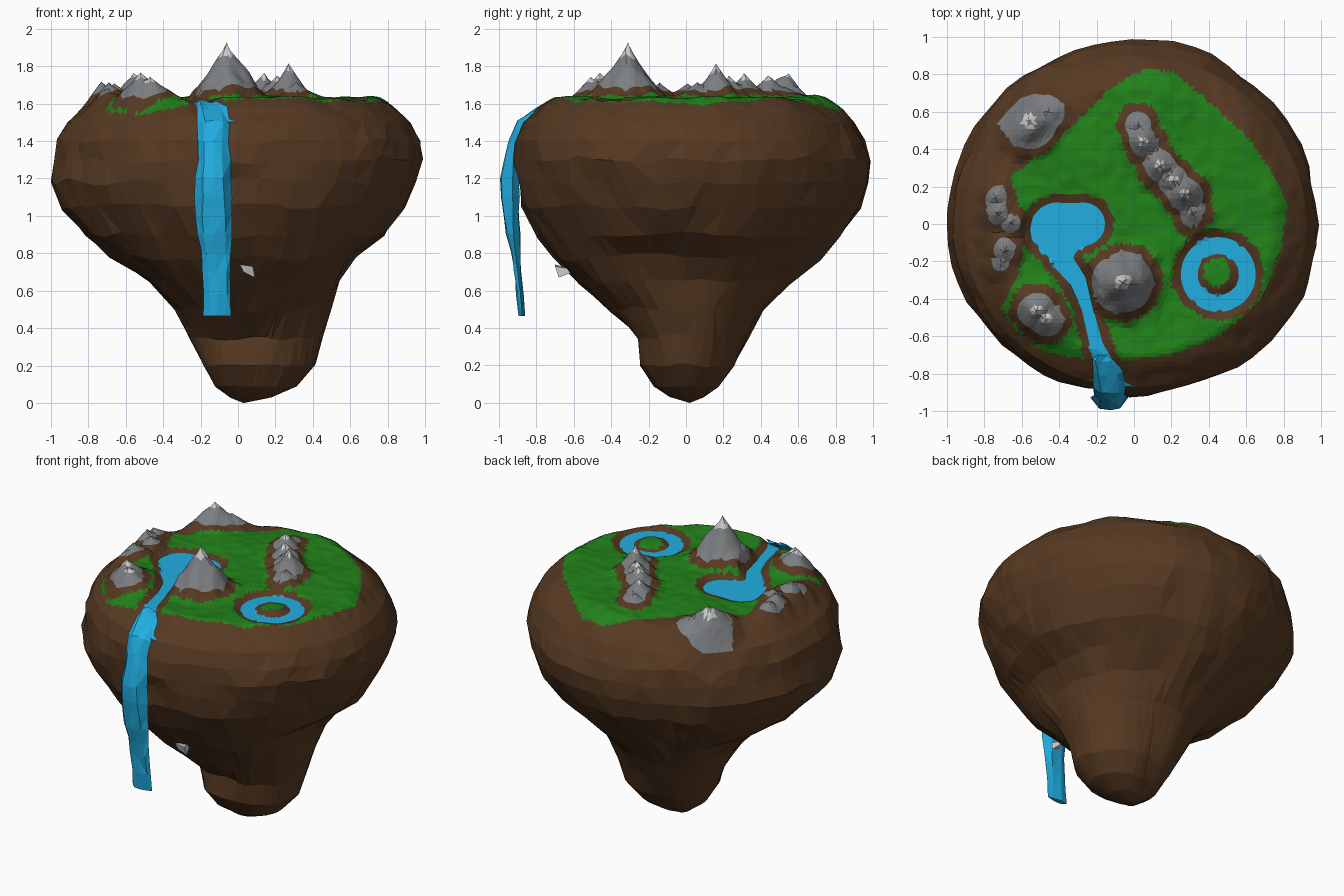
import bpy, bmesh, math, random
from mathutils import Vector, noise
from mathutils.geometry import delaunay_2d_cdt

if "Cube" in bpy.data.objects:
    bpy.data.objects.remove(bpy.data.objects["Cube"])

random.seed(4)
SECT = 60


def make(name, verts, faces, color):
    me = bpy.data.meshes.new(name)
    me.from_pydata(verts, [], faces)
    bm = bmesh.new()
    bm.from_mesh(me)
    bmesh.ops.triangulate(bm, faces=bm.faces[:])
    loose = [v for v in bm.verts if not v.link_faces]
    bmesh.ops.delete(bm, geom=loose, context='VERTS')
    bmesh.ops.recalc_face_normals(bm, faces=bm.faces[:])
    bm.to_mesh(me)
    bm.free()
    me.materials.append(color)
    ob = bpy.data.objects.new(name, me)
    bpy.context.collection.objects.link(ob)
    return ob


def mat(name, r, g, b):
    m = bpy.data.materials.new(name)
    m.diffuse_color = (r, g, b, 1)
    m.use_nodes = True
    m.node_tree.nodes["Principled BSDF"].inputs["Base Color"].default_value = m.diffuse_color
    return m


SOIL = mat("soil", 0.095, 0.042, 0.016)
GRASS = mat("grass", 0.015, 0.22, 0.01)
WATER = mat("water", 0.015, 0.42, 0.75)
ROCK = mat("rock", 0.2, 0.21, 0.22)
SNOW = mat("snow", 0.6, 0.6, 0.6)

# island underside: height, then radius to the right, back, left, front
RINGS = [(1.5, .92, .90, .91, .87), (1.4, .97, .96, .96, .90), (1.3, .985, .985, .975, .91),
         (1.18, .94, .98, 1.0, .90), (1.05, .88, .94, .93, .88), (.9, .80, .83, .82, .79),
         (.78, .65, .70, .68, .71), (.65, .56, .55, .48, .58), (.5, .50, .42, .33, .40),
         (.35, .46, .33, .25, .23), (.2, .42, .25, .18, .24), (.09, .32, .16, .12, .16),
         (.03, .18, .08, .04, .07)]


def radius(ring, a):
    c, s = math.cos(a), math.sin(a)
    rx = ring[1] if c > 0 else ring[3]
    ry = ring[2] if s > 0 else ring[4]
    return rx * c * c + ry * s * s


verts, faces = [], []
for k, ring in enumerate(RINGS):
    for i in range(SECT):
        a = math.tau * i / SECT
        r, z = radius(ring, a), ring[0]
        if k:
            p = Vector((r * math.cos(a), r * math.sin(a), z))
            r *= 1 + .03 * noise.noise(p * 5) + (.04 * noise.noise(p * 2.3 + Vector((3, 1, 7))) if k > 4 else 0)
            r = min(r, 1)
            z += .035 * noise.noise(p * 6 + Vector((9, 0, 0))) * min(1, z * 3)
            a += random.uniform(-.03, .03)
        verts.append((r * math.cos(a), r * math.sin(a), z))
for k in range(len(RINGS) - 1):
    for i in range(SECT):
        j = (i + 1) % SECT
        faces.append((k * SECT + i, k * SECT + j, (k + 1) * SECT + j, (k + 1) * SECT + i))
verts.append((.03, .02, 0))
base = (len(RINGS) - 1) * SECT
faces += [(base + i, base + (i + 1) % SECT, len(verts) - 1) for i in range(SECT)]
make("island_underside", verts, faces, SOIL)

# peaks: x, y, rock radius, height
PEAKS = [(-.06, -.31, .165, .30),
         (.02, .53, .07, .06), (.05, .44, .08, .12), (.14, .31, .085, .13),
         (.21, .23, .08, .12), (.27, .16, .09, .19), (.31, .06, .07, .09),
         (-.56, .55, .15, .16), (-.46, .60, .09, .08), (-.63, .60, .09, .09),
         (-.74, .14, .06, .06), (-.73, .06, .06, .08), (-.66, .01, .05, .07),
         (-.69, -.14, .06, .08), (-.71, -.21, .045, .05),
         (-.52, -.46, .10, .13), (-.47, -.51, .09, .11)]
# pond and river: x, y, half width
RIVER = [(-.27, 0, .115), (-.41, -.03, .145), (-.38, -.2, .055), (-.3, -.3, .045),
         (-.25, -.45, .03), (-.2, -.65, .035), (-.15, -.78, .06), (-.13, -.87, .085)]
MEADOW = [(-.13, .72), (.05, .83), (.22, .81), (.4, .65), (.62, .45), (.75, .25), (.82, .1),
          (.78, -.15), (.68, -.4), (.45, -.6), (.2, -.7), (-.1, -.73), (-.28, -.72), (-.5, -.68),
          (-.65, -.55), (-.71, -.45), (-.63, -.3), (-.58, -.1), (-.6, .05), (-.66, .25),
          (-.5, .38), (-.3, .55)]


def water_dist(x, y):
    d = abs(math.hypot(x - .45, y + .27) - .155) - .045
    for (ax, ay, ar), (bx, by, br) in zip(RIVER, RIVER[1:]):
        dx, dy = bx - ax, by - ay
        t = max(0, min(1, ((x - ax) * dx + (y - ay) * dy) / (dx * dx + dy * dy)))
        d = min(d, math.hypot(x - ax - t * dx, y - ay - t * dy) - ar - t * (br - ar))
    return d


def rock_dist(x, y):
    a = noise.noise(Vector((x * 9, y * 9, 2))) * .015
    return min(math.hypot(x - px, y - py) - g for px, py, g, h in PEAKS) + a


def in_meadow(x, y):
    inside = False
    for (ax, ay), (bx, by) in zip(MEADOW, MEADOW[1:] + MEADOW[:1]):
        if (ay > y) != (by > y) and x < (bx - ax) * (y - ay) / (by - ay) + ax:
            inside = not inside
    return inside


def rim_t(x, y):
    return math.hypot(x, y) / radius(RINGS[0], math.atan2(y, x))


def height(x, y):
    t = min(1, rim_t(x, y))
    z = 1.63 - .13 * max(0, (t - .8) / .2) ** 1.5
    edge = min(1, (1 - t) / .06)
    wet = max(0, min(1, water_dist(x, y) / .05))
    z += (.022 * noise.noise(Vector((x * 4, y * 4, 5))) + .008 * noise.noise(Vector((x * 14, y * 14, 1)))) * wet * edge
    z -= .025 * (1 - wet) * edge
    hill = 0
    for px, py, g, h in PEAKS:
        d = math.hypot(x - px, y - py) * (1 + .2 * noise.noise(Vector((x * 12, y * 12, 8))))
        hill = max(hill, h * max(0, 1 - d / (g + .08)) ** 1.5)
    return z + hill * edge * wet


# scattered ground points, snapped onto the shorelines and rock edges
STEP = .023
pts = [Vector((v[0], v[1])) for v in verts[:SECT]]
n = int(1 / STEP)
for j in range(-n, n + 1):
    for i in range(-n, n + 1):
        x = (i + .5 * (j % 2)) * STEP + random.uniform(-.2, .2) * STEP
        y = j * STEP + random.uniform(-.2, .2) * STEP
        for f in (rock_dist, water_dist):
            d = f(x, y)
            if abs(d) < .5 * STEP:
                g = Vector((f(x + .001, y) - d, f(x, y + .001) - d))
                if g.length > 0:
                    g.normalize()
                    x, y = x - g.x * d, y - g.y * d
        if rim_t(x, y) < .98:
            pts.append(Vector((x, y)))
pts += [Vector(p[:2]) for p in PEAKS]
flat, _, tris, *_ = delaunay_2d_cdt(pts, [], [], 0, .002)
ground = [(p.x, p.y, height(p.x, p.y)) for p in flat]

# sort ground faces into parts
zones = {k: [] for k in ("soil_top", "meadow", "pond_and_river", "mountains", "snow_caps")}
for t in tris:
    x = sum(flat[i].x for i in t) / 3
    y = sum(flat[i].y for i in t) / 3
    w, r = water_dist(x, y), rock_dist(x, y)
    if w < 0:
        k = "pond_and_river"
    elif r < 0:
        cap = any(math.hypot(x - p[0], y - p[1]) < .2 * p[2] + .01 and p[3] > .1 for p in PEAKS)
        k = "snow_caps" if cap else "mountains"
    else:
        islet = math.hypot(x - .44, y + .25) < .07
        wob = .015 * noise.noise(Vector((x * 12, y * 12, 0)))
        k = "meadow" if islet or (in_meadow(x, y) and w > .045 + wob and r > .045 + wob) else "soil_top"
    zones[k].append(tuple(t))
for (k, f), m in zip(zones.items(), (SOIL, GRASS, WATER, ROCK, SNOW)):
    make(k, ground, f, m)

# waterfall: z, centre x, half width, outer y, thickness
FALL = [(1.61, -.17, .05, -.74, .03), (1.575, -.14, .085, -.82, .05), (1.5, -.13, .085, -.91, .06),
        (1.4, -.13, .08, -.95, .07), (1.3, -.13, .085, -.975, .08), (1.2, -.13, .095, -.995, .1),
        (1.1, -.13, .1, -.998, .1), (1.0, -.13, .095, -.985, .085), (.9, -.125, .09, -.965, .07),
        (.8, -.12, .08, -.94, .045), (.7, -.115, .08, -.925, .04), (.58, -.11, .075, -.91, .035),
        (.465, -.11, .07, -.9, .03)]
SHAPE = [(-1, .6), (-.6, .08), (0, 0), (.6, .08), (1, .6), (.5, 1), (-.5, 1)]
verts, faces, m = [], [], len(SHAPE)
for z, cx, hw, y, th in FALL:
    verts += [(cx + hw * u + random.uniform(-.008, .008), y + th * v + random.uniform(0, .012),
               z + random.uniform(-.012, .012) * (z > .5)) for u, v in SHAPE]
for k in range(len(FALL) - 1):
    faces += [(k * m + i, k * m + (i + 1) % m, (k + 1) * m + (i + 1) % m, (k + 1) * m + i) for i in range(m)]
faces += [tuple(range(m)), tuple(range(len(verts) - m, len(verts)))]
make("waterfall", verts, faces, WATER)

# small stone chip stuck in the front slope
make("stone_chip", [(.01, -.70, .74), (.08, -.70, .73), (.09, -.68, .67), (.03, -.69, .70), (.05, -.58, .71)],
     [(0, 1, 2, 3), (0, 1, 4), (1, 2, 4), (2, 3, 4), (3, 0, 4)], SNOW)
